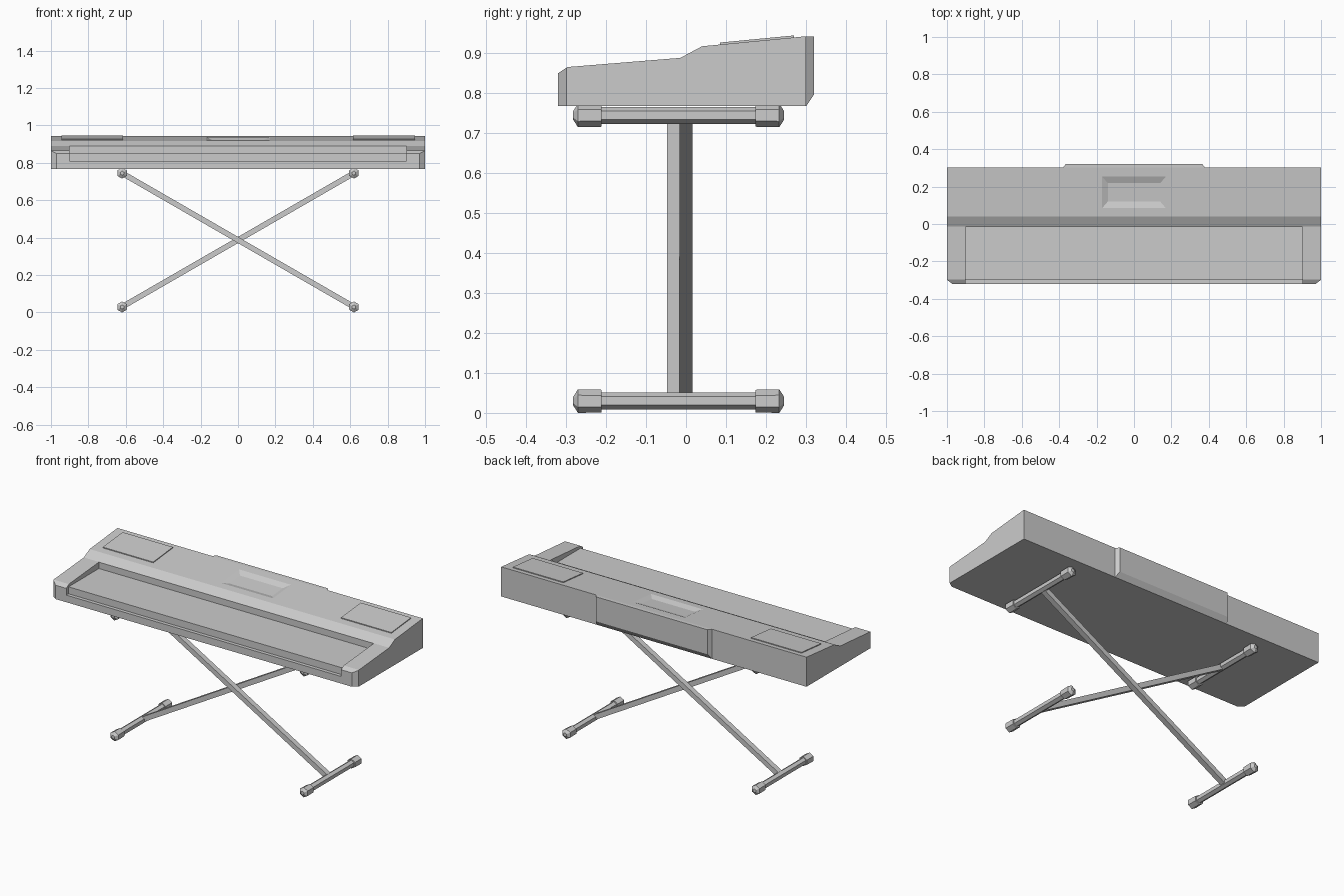
import bpy, bmesh
from math import cos, sin, pi
from mathutils import Vector

if "Cube" in bpy.data.objects:
    bpy.data.objects.remove(bpy.data.objects["Cube"])


def make(name, verts, faces):
    mesh = bpy.data.meshes.new(name)
    bm = bmesh.new()
    vs = [bm.verts.new(v) for v in verts]
    for f in faces:
        bm.faces.new([vs[i] for i in f])
    bmesh.ops.recalc_face_normals(bm, faces=bm.faces)
    bm.to_mesh(mesh)
    bm.free()
    ob = bpy.data.objects.new(name, mesh)
    bpy.context.collection.objects.link(ob)
    return ob


def loft(name, rings):
    """Closed skin through rings with equal point counts."""
    n = len(rings[0])
    verts = [v for r in rings for v in r]
    faces = [list(range(n)), list(range(len(verts) - n, len(verts)))]
    for k in range(len(rings) - 1):
        for i in range(n):
            j = (i + 1) % n
            faces.append([k * n + i, k * n + j, (k + 1) * n + j, (k + 1) * n + i])
    return make(name, verts, faces)


def along_x(name, profile, x0, x1):
    return loft(name, [[(x, y, z) for y, z in profile] for x in (x0, x1)])


def rect(x0, x1, y0, y1, zf):
    return [(x, y, zf(y)) for x, y in ((x0, y0), (x1, y0), (x1, y1), (x0, y1))]


def cut(ob, cutter):
    cutter.hide_render = True
    m = ob.modifiers.new("cut", 'BOOLEAN')
    m.operation, m.solver, m.object = 'DIFFERENCE', 'EXACT', cutter
    bpy.context.view_layer.objects.active = ob
    bpy.ops.object.modifier_apply(modifier=m.name)
    bpy.data.objects.remove(cutter)


def top(y):
    """Height of the sloping control panel."""
    return 0.918 + 0.0962 * (y - 0.04)


# Keyboard case: side profile run across the full width
BASE = 0.768
case = along_x("keyboard_case", [
    (-0.321, BASE), (-0.321, 0.85), (-0.297, 0.866), (-0.014, 0.889),
    (0.04, 0.918), (0.301, top(0.301)), (0.301, BASE)], -1, 1)

# Stepped key recess, open at the front
cut(case, along_x("key_cutter", [
    (-0.4, 0.81), (-0.3, 0.81), (-0.3, 0.851), (-0.016, 0.851),
    (-0.016, 1.0), (-0.4, 1.0)], -0.9, 0.9))

# Chamfered front corners
for s in (-1, 1):
    tri = [(s * 0.94, -0.343), (s * 1.03, -0.343), (s * 1.03, -0.277)]
    cut(case, loft("corner_cutter", [[(x, y, z) for x, y in tri] for z in (0.7, 1.0)]))

# Sunken display with sloping sides
cut(case, loft("display_cutter", [
    rect(-0.17 + d[0], 0.17 - d[0], 0.085 + d[1], 0.253 - d[1], lambda y, h=d[2]: top(y) + h)
    for d in ((0.03, 0.035, -0.012), (-0.03, -0.035, 0.012))]))

# Raised speaker panels
for side, s in (("left", -1), ("right", 1)):
    loft(side + "_speaker_panel", [
        rect(s * 0.615, s * 0.945, 0.085, 0.27, lambda y, h=h: top(y) + h)
        for h in (-0.01, 0.005)])

# Rear connector housing, tapered at the sides and underneath
loft("rear_housing", [
    [(-w, y, b), (w, y, b), (w, y, t), (-w, y, t)]
    for w, y, b, t in ((0.38, 0.296, BASE, top(0.296)), (0.38, 0.301, BASE, top(0.301)),
                       (0.365, 0.321, 0.798, top(0.301)))])

# Crossed stand legs
LOW, HIGH, SPAN = 0.03, 0.745, 0.62
for name, s, y0, y1 in (("front_leg", -1, -0.048, -0.016), ("back_leg", 1, -0.0165, 0.016)):
    a, b = Vector((-s * SPAN, 0, LOW)), Vector((s * SPAN, 0, HIGH))
    d = (b - a).normalized()
    n = Vector((-d.z, 0, d.x)) * 0.0145
    loft(name, [[p + n + Vector((0, y0, 0)), p + n + Vector((0, y1, 0)),
                 p - n + Vector((0, y1, 0)), p - n + Vector((0, y0, 0))] for p in (a, b)])


# Hexagonal cross bars with thicker end caps
def hex_bar(name, x, z, stations):
    loft(name, [[(x + r * sin(k * pi / 3), y, z + r * cos(k * pi / 3)) for k in range(6)]
                for y, r in stations])


MID = -0.0185
for level, z in (("floor", LOW), ("support", HIGH)):
    for side, x in (("left", -SPAN), ("right", SPAN)):
        hex_bar(f"{side}_{level}_bar", x, z, [(-0.22, 0.021), (0.183, 0.021)])
        for end, s in (("front", -1), ("back", 1)):
            hex_bar(f"{side}_{level}_{end}_cap", x, z, [
                (MID + s * d, r) for d, r in ((0.193, 0.028), (0.195, 0.0285),
                                              (0.252, 0.0295), (0.264, 0.011))])
            # Caps rest on the ground
            bpy.data.objects[f"{side}_{level}_{end}_cap"].location.z = -0.0005 if level == "floor" else 0
